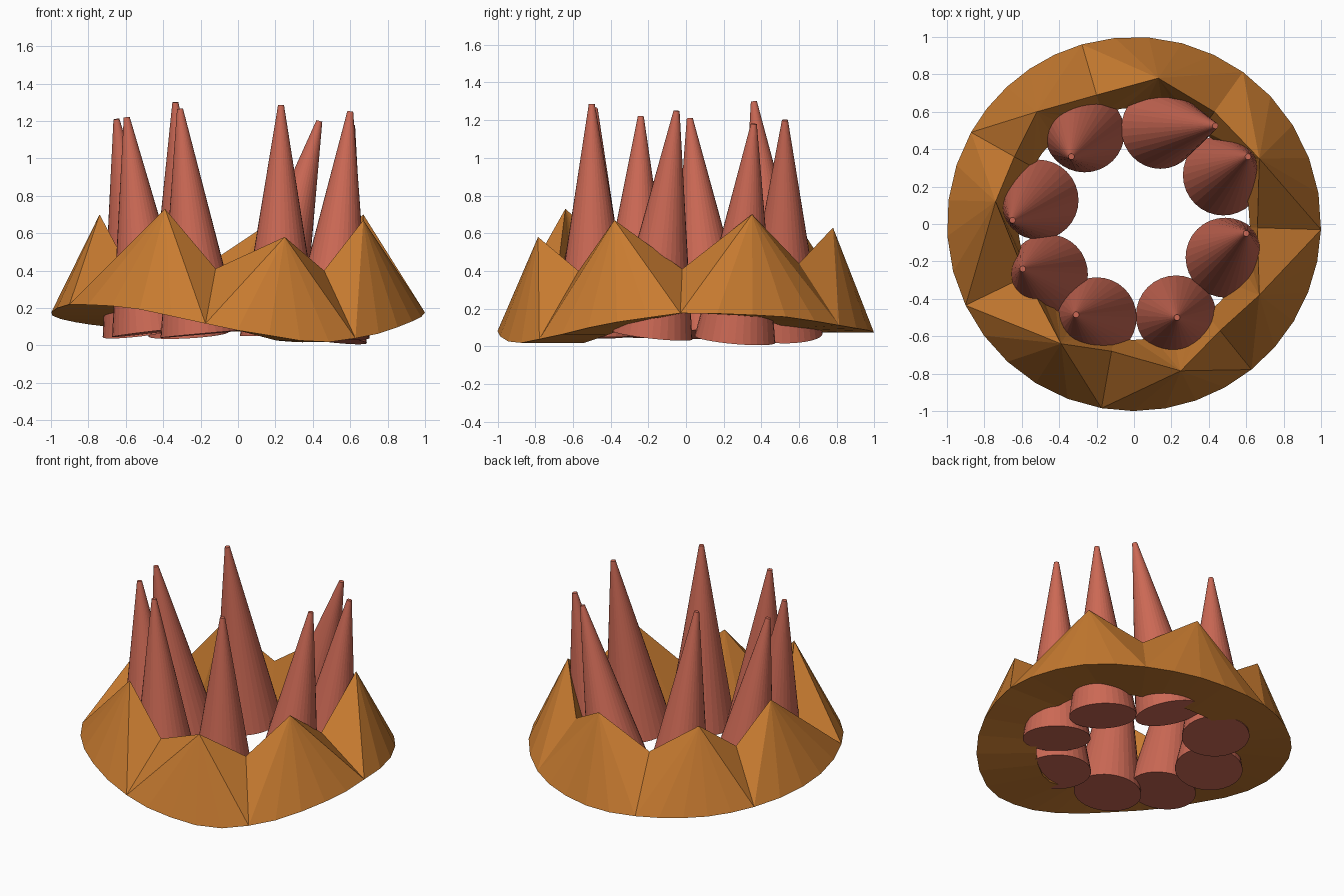
import bpy, bmesh, math
from mathutils import Vector

if "Cube" in bpy.data.objects:
    bpy.data.objects.remove(bpy.data.objects["Cube"])


def material(name, color):
    m = bpy.data.materials.new(name)
    m.diffuse_color = color
    m.use_nodes = True
    m.node_tree.nodes["Principled BSDF"].inputs["Base Color"].default_value = m.diffuse_color
    return m


brown = material("brown", (0.58, 0.20, 0.03, 1))
coral = material("coral", (0.60, 0.14, 0.09, 1))


def finish(name, bm, mat):
    bmesh.ops.recalc_face_normals(bm, faces=bm.faces)
    me = bpy.data.meshes.new(name)
    bm.to_mesh(me)
    bm.free()
    me.materials.append(mat)
    ob = bpy.data.objects.new(name, me)
    bpy.context.collection.objects.link(ob)
    return ob


# Height of the wavy lower rim by angle in degrees
WAVE = [(0, .18), (30, .16), (60, .10), (90, .07), (135, .10), (180, .17), (205, .22),
        (225, .215), (240, .19), (270, .08), (295, .01), (315, .05), (335, .12), (360, .18)]


def wave(deg):
    deg %= 360
    for (a, za), (b, zb) in zip(WAVE, WAVE[1:]):
        if a <= deg <= b:
            return za + (zb - za) * (deg - a) / (b - a)


def on_ring(r, deg):
    t = math.radians(deg)
    return Vector((r * math.cos(t), r * math.sin(t), wave(deg)))


# Mountain ring: seven peaks with the valley that follows each, counter-clockwise
PEAKS = [(.67, -.38, .67), (.67, .35, .70), (.13, .78, .63), (-.52, .60, .64),
         (-.74, .12, .70), (-.39, -.64, .73), (.25, -.785, .58)]
VALLEYS = [(.66, -.02, .41), (.43, .60, .44), (-.20, .69, .41), (-.64, .36, .44),
           (-.58, -.28, .40), (-.12, -.68, .41), (.46, -.57, .40)]
STEPS = 5
bm = bmesh.new()
for i, p in enumerate(PEAKS):
    v0, v1 = VALLEYS[i - 1], VALLEYS[i]
    a0 = math.degrees(math.atan2(v0[1], v0[0]))
    a1 = math.degrees(math.atan2(v1[1], v1[0]))
    if a1 < a0:
        a1 += 360
    angles = [a0 + (a1 - a0) * k / STEPS for k in range(STEPS + 1)]
    peak, low0, low1 = (bm.verts.new(c) for c in (p, v0, v1))
    outer = [bm.verts.new(on_ring(1.0, a)) for a in angles]
    inner = [bm.verts.new(on_ring(.62, a)) for a in angles]
    for edge in (outer, inner):
        chain = [low0] + edge + [low1]
        for a, b in zip(chain, chain[1:]):
            bm.faces.new((peak, a, b))
    for k in range(STEPS):
        bm.faces.new((outer[k], inner[k], inner[k + 1], outer[k + 1]))
bmesh.ops.remove_doubles(bm, verts=bm.verts, dist=1e-4)
finish("mountain_ring", bm, brown)

# Leaning spikes: base centre and tip
SPIKES = [((-.265, .49, .06), (-.335, .36, 1.30)), ((.14, .51, .07), (.435, .525, 1.20)),
          ((.475, .26, .037), (.61, .36, 1.18)), ((.49, -.18, .06), (.60, -.05, 1.25)),
          ((.225, -.49, .05), (.23, -.50, 1.285)), ((-.20, -.50, .06), (-.31, -.485, 1.265)),
          ((-.46, -.27, .07), (-.595, -.24, 1.22)), ((-.51, .13, .07), (-.65, .02, 1.21))]
for i, (base, tip) in enumerate(SPIKES):
    base, tip = Vector(base), Vector(tip)
    axis = tip - base
    bm = bmesh.new()
    bmesh.ops.create_cone(bm, cap_ends=True, segments=32, radius1=.215, radius2=.016,
                          depth=axis.length)
    rot = Vector((0, 0, 1)).rotation_difference(axis).to_matrix()
    bmesh.ops.rotate(bm, verts=bm.verts, cent=(0, 0, 0), matrix=rot)
    bmesh.ops.translate(bm, verts=bm.verts, vec=(base + tip) / 2)
    finish(f"spike_{i + 1}", bm, coral)
